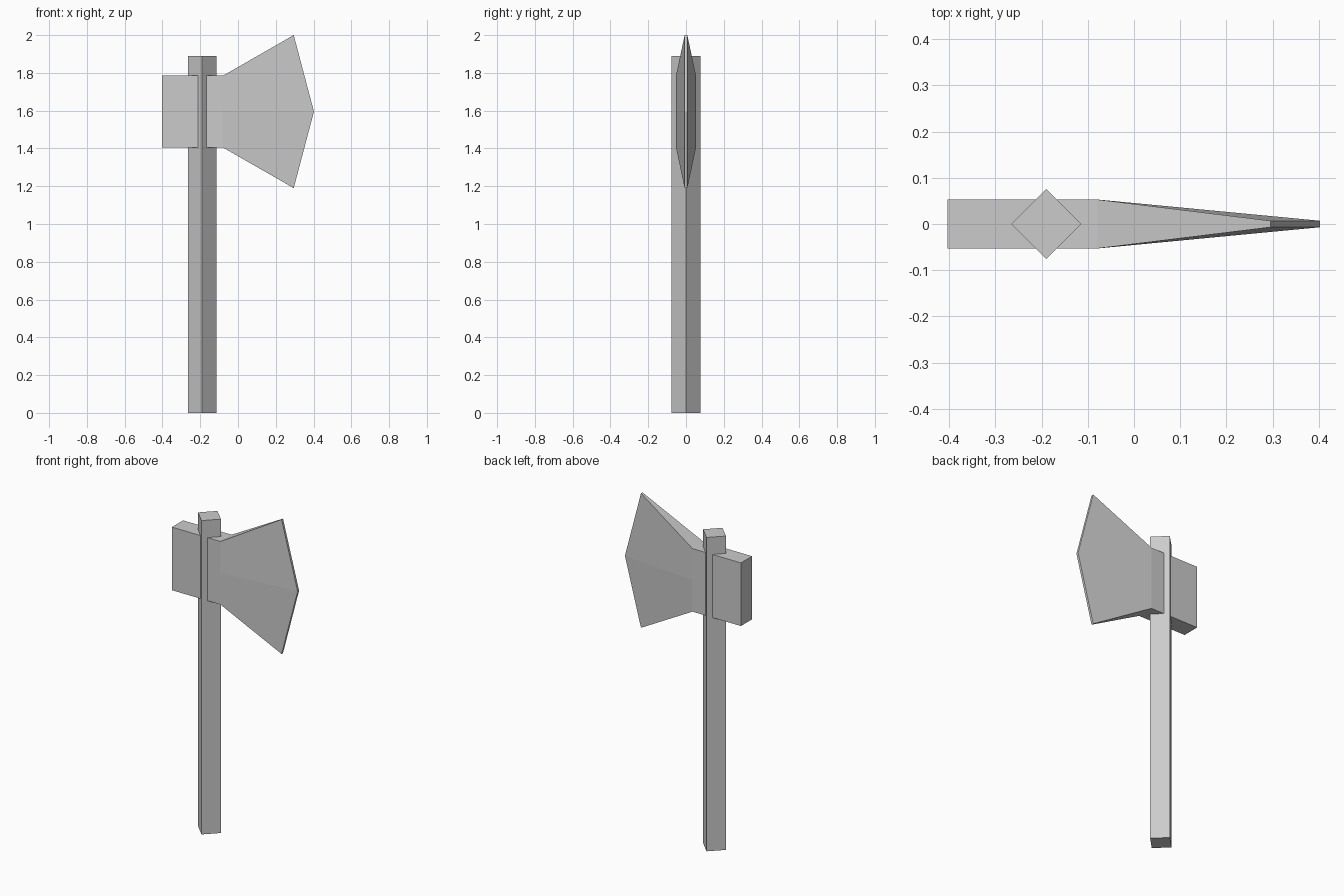
import bpy, bmesh
from math import pi

if "Cube" in bpy.data.objects:
    bpy.data.objects.remove(bpy.data.objects["Cube"])


def finish(name, bm):
    bmesh.ops.recalc_face_normals(bm, faces=bm.faces)
    mesh = bpy.data.meshes.new(name)
    bm.to_mesh(mesh)
    bm.free()
    obj = bpy.data.objects.new(name, mesh)
    bpy.context.collection.objects.link(obj)
    return obj


# Handle: square post turned so a corner faces forward
bm = bmesh.new()
bmesh.ops.create_cone(bm, cap_ends=True, segments=4, radius1=0.076, radius2=0.076, depth=1.89)
handle = finish("handle", bm)
handle.location = (-0.19, 0, 0.945)

# Axe head: side outline columns (x at ends, x at middle, half height, half thickness)
MID_Z = 1.595
columns = [(-0.403, -0.403, 0.19, 0.053),
           (-0.08, -0.08, 0.19, 0.053),
           (0.295, 0.402, 0.405, 0.007)]
bm = bmesh.new()
rings = []
for x_end, x_mid, h, t in columns:
    profile = [(x_end, -t, h), (x_mid, -t, 0), (x_end, -t, -h),
               (x_end, t, -h), (x_mid, t, 0), (x_end, t, h)]
    rings.append([bm.verts.new((x, y, z + MID_Z)) for x, y, z in profile])
for a, b in zip(rings, rings[1:]):
    for i in range(6):
        j = (i + 1) % 6
        bm.faces.new((a[i], a[j], b[j], b[i]))

# Flat poll at the back and narrow cutting edge at the front
for r in (rings[0], rings[-1]):
    bm.faces.new((r[0], r[1], r[4], r[5]))
    bm.faces.new((r[1], r[2], r[3], r[4]))
finish("axe_head", bm)
